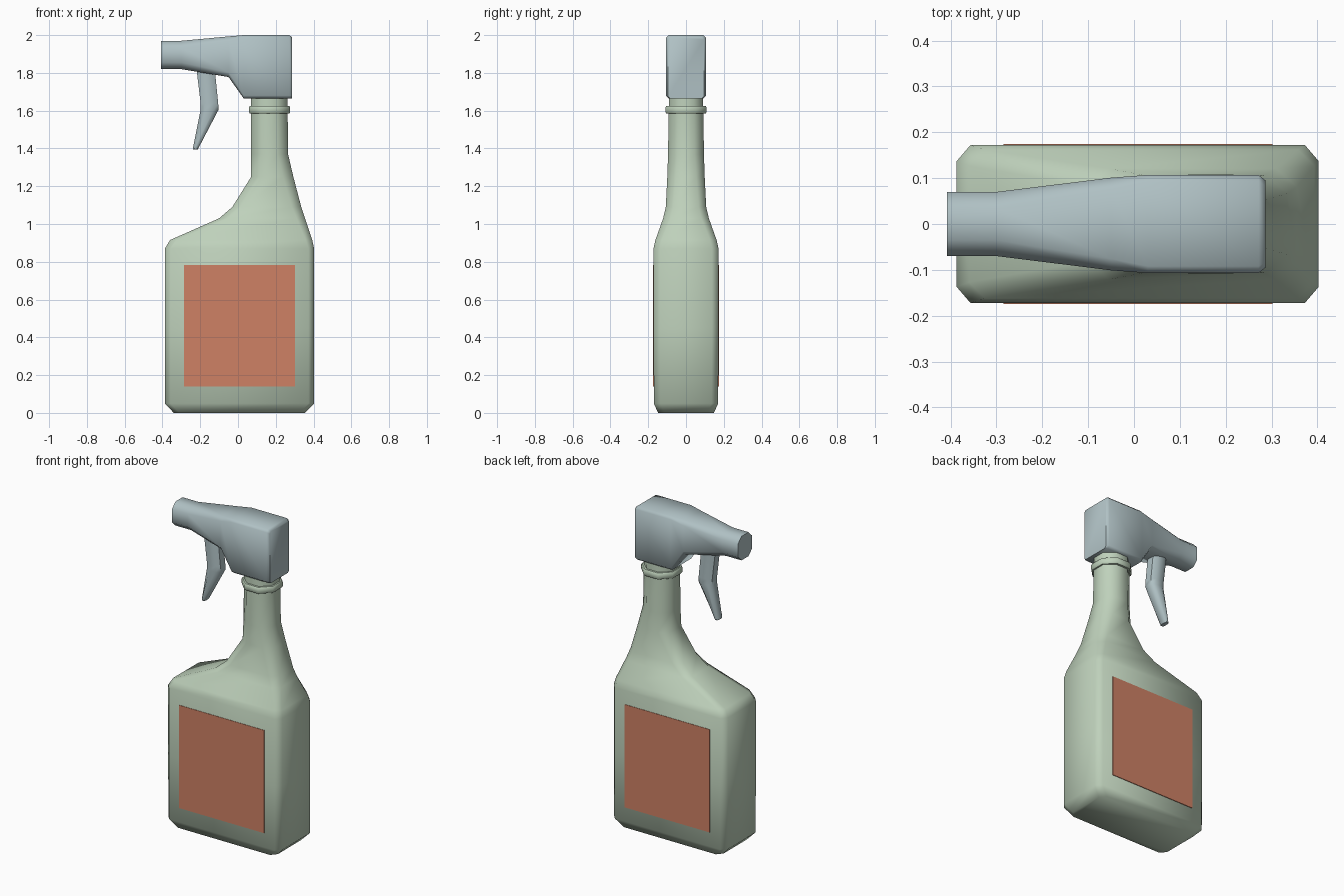
import bpy, bmesh, math


def material(name, color):
    m = bpy.data.materials.new(name)
    m.diffuse_color = (*color, 1)
    return m


GREEN = material("pale_green", (0.52, 0.64, 0.50))
GREY = material("blue_grey", (0.43, 0.53, 0.55))
ORANGE = material("label_orange", (0.62, 0.22, 0.13))


def octagon(u0, u1, v0, v1, cu, cv):
    """Rectangle with chamfered corners."""
    return [(u0 + cu, v0), (u1 - cu, v0), (u1, v0 + cv), (u1, v1 - cv),
            (u1 - cu, v1), (u0 + cu, v1), (u0, v1 - cv), (u0, v0 + cv)]


def loft(name, rings, mat, angle=50):
    """Skin a list of equal-length 3D rings and cap both ends."""
    bm = bmesh.new()
    loops = [[bm.verts.new(p) for p in ring] for ring in rings]
    n = len(loops[0])
    for a, b in zip(loops, loops[1:]):
        for i in range(n):
            j = (i + 1) % n
            bm.faces.new((a[i], a[j], b[j], b[i]))
    bm.faces.new(loops[0])
    bm.faces.new(loops[-1])
    bmesh.ops.recalc_face_normals(bm, faces=bm.faces)
    mesh = bpy.data.meshes.new(name)
    bm.to_mesh(mesh)
    bm.free()
    ob = bpy.data.objects.new(name, mesh)
    bpy.context.collection.objects.link(ob)
    mesh.materials.append(mat)
    bpy.ops.object.select_all(action='DESELECT')
    ob.select_set(True)
    bpy.context.view_layer.objects.active = ob
    bpy.ops.object.shade_smooth_by_angle(angle=math.radians(angle))
    return ob


def upright(sections):
    """Horizontal rings: z, x0, x1, half depth, chamfer x, chamfer y."""
    return [[(u, v, z) for u, v in octagon(x0, x1, -h, h, cx, cy)]
            for z, x0, x1, h, cx, cy in sections]


# Bottle with offset shoulder and neck
loft("bottle", upright([
    (0.00, -0.34, 0.355, 0.148, 0.03, 0.035),
    (0.05, -0.387, 0.403, 0.170, 0.03, 0.035),
    (0.45, -0.387, 0.403, 0.172, 0.03, 0.035),
    (0.87, -0.387, 0.403, 0.172, 0.03, 0.035),
    (0.915, -0.36, 0.393, 0.162, 0.035, 0.035),
    (1.03, -0.10, 0.355, 0.121, 0.045, 0.04),
    (1.09, -0.03, 0.335, 0.107, 0.05, 0.04),
    (1.25, 0.07, 0.293, 0.099, 0.055, 0.045),
    (1.37, 0.07, 0.265, 0.095, 0.055, 0.05),
    (1.58, 0.07, 0.263, 0.092, 0.055, 0.05),
    (1.68, 0.07, 0.263, 0.090, 0.055, 0.05)]), GREEN, 75)

# Collar around the neck
loft("neck_collar", upright([
    (1.585, 0.062, 0.272, 0.104, 0.06, 0.06),
    (1.592, 0.058, 0.276, 0.108, 0.06, 0.06),
    (1.618, 0.058, 0.276, 0.108, 0.06, 0.06),
    (1.625, 0.062, 0.272, 0.104, 0.06, 0.06)]), GREEN)

# Spray head: x, z bottom, z top, half depth, chamfer
head = [
    (-0.408, 1.82, 1.97, 0.070, 0.035),
    (-0.30, 1.82, 1.97, 0.070, 0.035),
    (-0.05, 1.778, 1.993, 0.101, 0.025),
    (0.03, 1.665, 2.0, 0.107, 0.015),
    (0.272, 1.665, 2.0, 0.107, 0.015),
    (0.287, 1.665, 1.988, 0.095, 0.012)]
loft("spray_head", [[(x, u, v) for u, v in octagon(-h, h, z0, z1, c, c)]
                    for x, z0, z1, h, c in head], GREY)

# Trigger: z, x front, x back, half depth
loft("trigger", upright([
    (1.395, -0.238, -0.213, 0.026, 0.006, 0.01),
    (1.41, -0.237, -0.205, 0.030, 0.01, 0.014),
    (1.605, -0.198, -0.103, 0.040, 0.025, 0.016),
    (1.64, -0.198, -0.105, 0.040, 0.025, 0.016),
    (1.84, -0.222, -0.125, 0.040, 0.025, 0.016)]), GREY)

# Labels on front and back
for name, s in (("front_label", -1), ("back_label", 1)):
    loft(name, [[(-0.285, y, 0.14), (0.302, y, 0.14),
                 (0.302, y, 0.783), (-0.285, y, 0.783)]
                for y in (s * 0.168, s * 0.1745)], ORANGE, 30)
